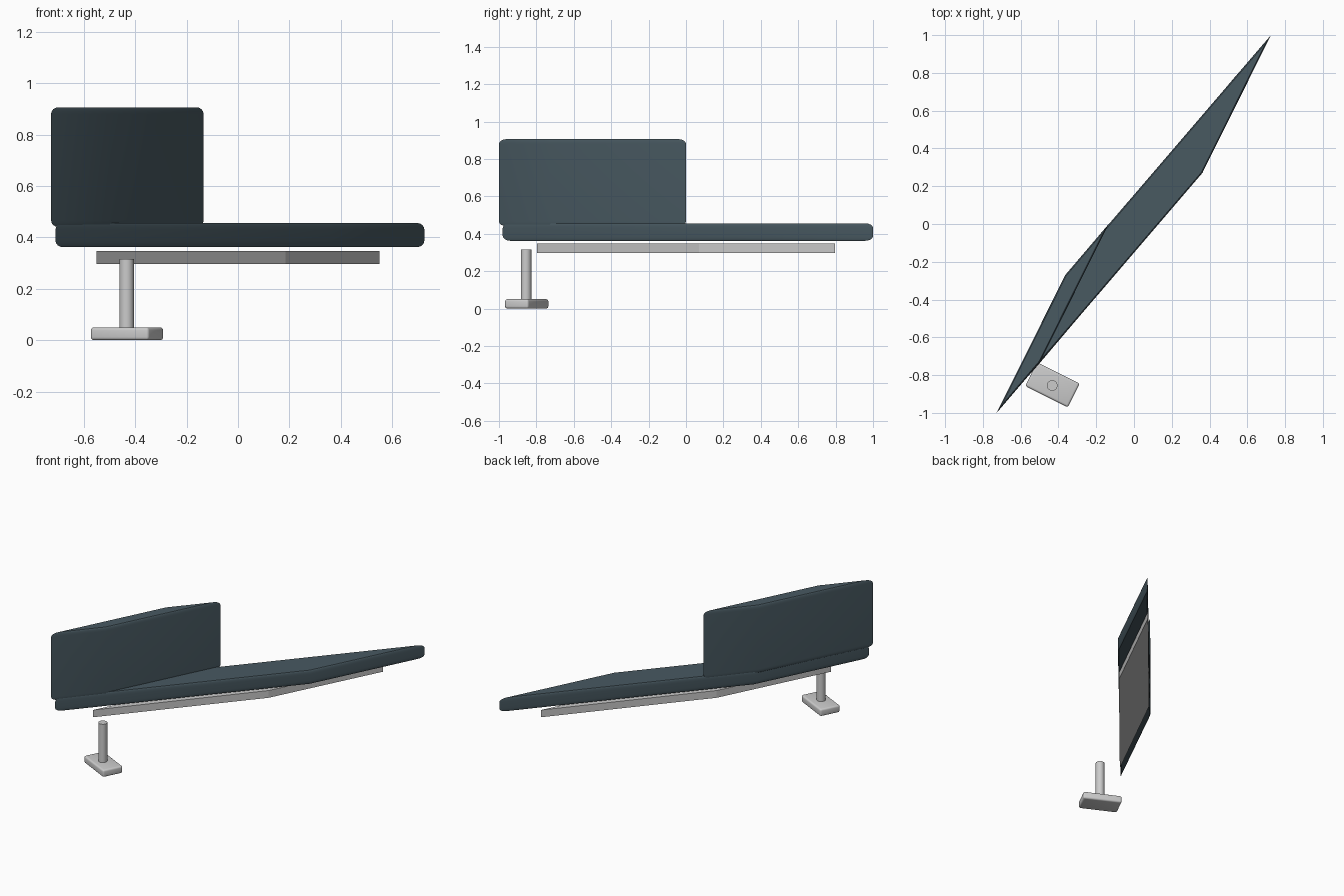
import bpy, bmesh, math
from mathutils import Matrix, Vector

if "Cube" in bpy.data.objects:
    bpy.data.objects.remove(bpy.data.objects["Cube"])

slate = bpy.data.materials.new("slate_fabric")
slate.diffuse_color = (0.065, 0.10, 0.12, 1)
slate.use_nodes = True
slate.node_tree.nodes["Principled BSDF"].inputs["Base Color"].default_value = slate.diffuse_color


def slab(name, start, u, v, z0, z1, r=0.0, vertical=False, mat=None):
    """Box skewed onto plan edges u and v from corner start, with rounded rims."""
    u, v = Vector((*u, 0)), Vector((*v, 0))
    lu, lv, h = u.length, v.length, z1 - z0
    bm = bmesh.new()
    bmesh.ops.create_cube(bm, size=1)
    bmesh.ops.scale(bm, vec=(lu, lv, h), verts=bm.verts)
    if r:
        edges = [e for e in bm.edges
                 if vertical or abs(e.verts[0].co.z - e.verts[1].co.z) < 1e-5]
        bmesh.ops.bevel(bm, geom=edges, offset=r, segments=4, profile=0.5,
                        affect='EDGES', clamp_overlap=True)
    c = Vector((*start, (z0 + z1) / 2)) + (u + v) / 2
    a, b = u / lu, v / lv
    bm.transform(Matrix(((a.x, b.x, 0, c.x), (a.y, b.y, 0, c.y),
                         (0, 0, 1, c.z), (0, 0, 0, 1))))
    bmesh.ops.recalc_face_normals(bm, faces=bm.faces)
    me = bpy.data.meshes.new(name)
    bm.to_mesh(me)
    bm.free()
    ob = bpy.data.objects.new(name, me)
    bpy.context.collection.objects.link(ob)
    if mat:
        me.materials.append(mat)
    if r:
        smooth(ob)
    return ob


def smooth(ob):
    bpy.ops.object.select_all(action='DESELECT')
    ob.select_set(True)
    bpy.context.view_layer.objects.active = ob
    bpy.ops.object.shade_smooth_by_angle(angle=math.radians(35))


# Skewed upholstery: long seat cushion and the backrest block on one end
side = (0.363, 0.73)
slab("seat", (-0.71, -0.98), (1.072, 1.25), side, 0.362, 0.456, 0.026, mat=slate)
slab("backrest", (-0.727, -1.0), (0.23, 0.27), side, 0.44, 0.906, 0.026, mat=slate)

# Flat support plate under the seat
slab("support_plate", (-0.55, -0.797), (0.735, 0.867), (0.365, 0.727), 0.297, 0.347)

# Single leg: post on a rounded rectangular foot
slab("foot", (-0.576, -0.858), (0.226, -0.113), (0.063, 0.126), 0.0, 0.05,
     0.012, vertical=True)
bpy.ops.mesh.primitive_cylinder_add(vertices=32, radius=0.028, depth=0.275,
                                    location=(-0.433, -0.855, 0.1775))
post = bpy.context.object
post.name = "leg_post"
smooth(post)
